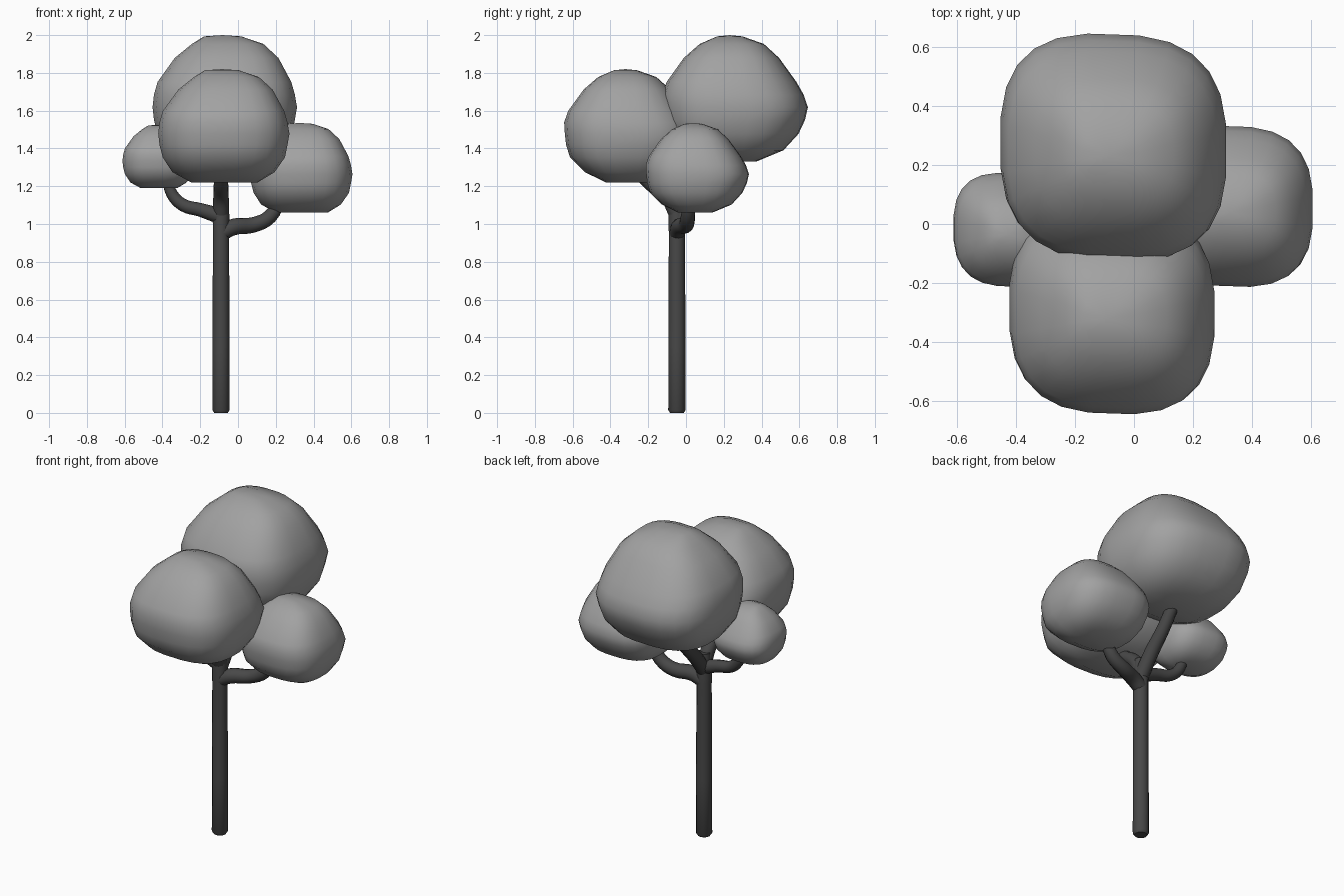
import bpy, bmesh
from math import cos, sin, tau, copysign
from mathutils import Vector

cube = bpy.data.objects.get("Cube")
if cube:
    bpy.data.objects.remove(cube)


def material(name, value):
    mat = bpy.data.materials.new(name)
    mat.use_nodes = True
    color = (value, value, value, 1)
    mat.diffuse_color = color
    bsdf = next(n for n in mat.node_tree.nodes if n.type == "BSDF_PRINCIPLED")
    bsdf.inputs["Base Color"].default_value = color
    return mat


leaf_gray = material("leaf_gray", 0.36)
bark_gray = material("bark_gray", 0.065)

# Leaf clump section: height, left edge, right edge, front edge, back edge
SECTION = [
    (0.0, -0.50, 0.52, -0.37, 0.29),
    (0.09, -0.79, 0.78, -0.69, 0.67),
    (0.22, -0.94, 0.94, -0.92, 0.88),
    (0.33, -0.99, 0.98, -0.98, 0.97),
    (0.43, -1.01, 1.01, -1.0, 1.01),
    (0.53, -0.99, 0.98, -1.01, 0.95),
    (0.63, -0.94, 0.93, -0.95, 0.85),
    (0.82, -0.70, 0.75, -0.71, 0.61),
    (0.93, -0.46, 0.54, -0.49, 0.40),
    (0.99, -0.29, 0.23, -0.25, 0.10),
]
SIDES = 24
SKEW = -0.035


def squircle(t, power=2.75):
    c, s = cos(t), sin(t)
    return (copysign(abs(c) ** (2 / power), c),
            copysign(abs(s) ** (2 / power), s))


def clump(name, center, half, bottom, height):
    """Soft boxy leaf ball lofted through the section rings."""
    bm = bmesh.new()
    rings = []
    for z, x0, x1, y0, y1 in SECTION:
        ring = []
        for i in range(SIDES):
            u, v = squircle(tau * (i + 0.5) / SIDES)
            x = (x0 + x1) / 2 + u * (x1 - x0) / 2
            y = (y0 + y1) / 2 + v * (y1 - y0) / 2 + SKEW * x
            ring.append(bm.verts.new((center[0] + x * half,
                                      center[1] + y * half,
                                      bottom + z * height)))
        rings.append(ring)
    for low, high in zip(rings, rings[1:]):
        for i in range(SIDES):
            j = (i + 1) % SIDES
            bm.faces.new((low[i], low[j], high[j], high[i]))
    # Close both ends with fans
    for ring, z in ((rings[0], bottom), (rings[-1], bottom + height)):
        mid = sum((v.co for v in ring), Vector()) / SIDES
        tip = bm.verts.new((mid.x, mid.y, z))
        for i in range(SIDES):
            bm.faces.new((ring[i], ring[(i + 1) % SIDES], tip))
    bmesh.ops.recalc_face_normals(bm, faces=bm.faces)
    mesh = bpy.data.meshes.new(name)
    bm.to_mesh(mesh)
    bm.free()
    mesh.shade_smooth()
    mesh.materials.append(leaf_gray)
    bpy.context.collection.objects.link(bpy.data.objects.new(name, mesh))


def limb(name, points, radii, spline_type="BEZIER"):
    """Round tapered tube along a path, turned into a mesh."""
    curve = bpy.data.curves.new(name, "CURVE")
    curve.dimensions = "3D"
    curve.bevel_depth = 1.0
    curve.bevel_resolution = 4
    curve.resolution_u = 4
    curve.use_fill_caps = True
    spline = curve.splines.new(spline_type)
    knots = spline.bezier_points if spline_type == "BEZIER" else spline.points
    knots.add(len(points) - 1)
    for knot, co, r in zip(knots, points, radii):
        knot.radius = r
        if spline_type == "BEZIER":
            knot.co = co
            knot.handle_left_type = knot.handle_right_type = "AUTO"
        else:
            knot.co = (*co, 1)
    obj = bpy.data.objects.new(name, curve)
    bpy.context.collection.objects.link(obj)
    curve.materials.append(bark_gray)
    bpy.ops.object.select_all(action="DESELECT")
    obj.select_set(True)
    bpy.context.view_layer.objects.active = obj
    bpy.ops.object.convert(target="MESH")
    bpy.ops.object.shade_smooth_by_angle(angle=0.8)


# Leaf clumps
clump("back_leaves", (-0.07, 0.26), 0.381, 1.33, 0.67)
clump("front_leaves", (-0.075, -0.295), 0.346, 1.22, 0.60)
clump("left_leaves", (0.335, 0.06), 0.27, 1.06, 0.475)
clump("right_leaves", (-0.42, -0.02), 0.191, 1.19, 0.335)

# Trunk with a softened foot
TX, TY = -0.09, -0.048
limb("trunk", [(TX, TY, z) for z in (0, 0.015, 0.35, 0.92, 1.05, 1.13)],
     (0.036, 0.046, 0.045, 0.043, 0.044, 0.036), "POLY")

# Branches reaching into each clump
limb("left_branch",
     [(TX, TY, 0.95), (-0.02, -0.035, 0.985), (0.08, 0, 0.995),
      (0.17, 0.01, 1.04), (0.23, 0.02, 1.15)],
     (0.042, 0.044, 0.041, 0.038, 0.03))
limb("right_branch",
     [(TX, TY, 1.04), (-0.2, -0.04, 1.075), (-0.29, -0.03, 1.1),
      (-0.35, -0.02, 1.16), (-0.38, -0.02, 1.26)],
     (0.043, 0.036, 0.034, 0.031, 0.025))
limb("front_branch",
     [(TX, TY, 1.05), (TX, -0.095, 1.14), (TX, -0.19, 1.215),
      (TX, -0.29, 1.32)],
     (0.042, 0.041, 0.038, 0.034))
limb("back_branch",
     [(TX, TY, 1.02), (TX, 0.045, 1.14), (TX, 0.15, 1.25), (TX, 0.26, 1.4)],
     (0.042, 0.041, 0.037, 0.034))
